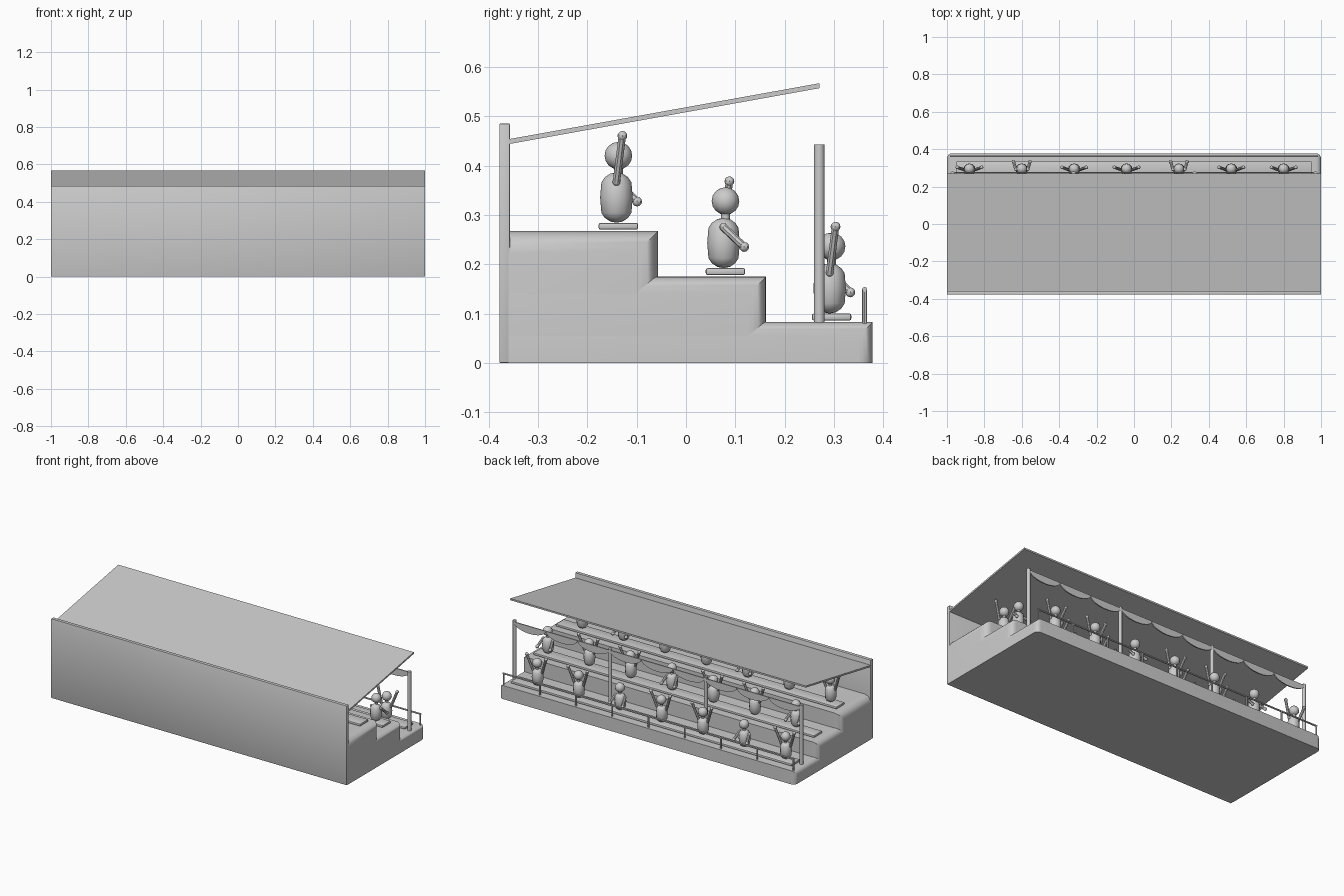
import bpy, bmesh, math
from mathutils import Vector

cube = bpy.data.objects.get("Cube")
if cube:
    bpy.data.objects.remove(cube)

grey = bpy.data.materials.new("plain_grey")
grey.use_nodes = True
COLOUR = (0.6, 0.6, 0.6, 1)
grey.diffuse_color = COLOUR
grey.node_tree.nodes["Principled BSDF"].inputs["Base Color"].default_value = COLOUR


def finish(bm, name, smooth=True):
    """Turn a bmesh into a named object."""
    bmesh.ops.recalc_face_normals(bm, faces=bm.faces)
    mesh = bpy.data.meshes.new(name)
    bm.to_mesh(mesh)
    bm.free()
    mesh.materials.append(grey)
    obj = bpy.data.objects.new(name, mesh)
    bpy.context.collection.objects.link(obj)
    if smooth:
        bpy.ops.object.select_all(action='DESELECT')
        obj.select_set(True)
        bpy.context.view_layer.objects.active = obj
        bpy.ops.object.shade_smooth_by_angle(angle=math.radians(40))
    return obj


def add_box(bm, low, high):
    low, high = Vector(low), Vector(high)
    verts = bmesh.ops.create_cube(bm, size=1)["verts"]
    for v in verts:
        v.co = (low + high) / 2 + v.co * (high - low)
    return verts


def box(name, low, high, bevel=0):
    bm = bmesh.new()
    add_box(bm, low, high)
    if bevel:
        bmesh.ops.bevel(bm, geom=bm.edges[:], offset=bevel, segments=2,
                        profile=0.5, affect='EDGES')
    return finish(bm, name, bevel > 0)


def add_rod(bm, start, end, radius, sides=10):
    start, end = Vector(start), Vector(end)
    axis = end - start
    verts = bmesh.ops.create_cone(bm, cap_ends=True, segments=sides, radius1=radius,
                                  radius2=radius, depth=axis.length)["verts"]
    turn = axis.to_track_quat('Z', 'Y')
    for v in verts:
        v.co = turn @ v.co + (start + end) / 2


def add_ball(bm, centre, radius, stretch=0, u=12, v=8):
    """A ball, or an upright capsule when stretched."""
    for vert in bmesh.ops.create_uvsphere(bm, u_segments=u, v_segments=v, radius=radius)["verts"]:
        side = 0 if abs(vert.co.z) < 1e-5 else math.copysign(stretch, vert.co.z)
        vert.co = vert.co + Vector(centre) + Vector((0, 0, side))


def tier(name, back, front, bottom, top, radius):
    """A terrace step with its top and front edges rounded at both ends."""
    bm = bmesh.new()
    add_box(bm, (-1, back, bottom), (1, front, top))
    rounded = []
    for e in bm.edges:
        a, b = (v.co for v in e.verts)
        at_end = abs(a.x - b.x) < 1e-5
        on_top = a.z + b.z > 2 * top - 1e-4
        on_front = a.y + b.y > 2 * front - 1e-4
        if at_end and (on_top or on_front):
            rounded.append(e)
    bmesh.ops.bevel(bm, geom=rounded, offset=radius, segments=6, profile=0.5, affect='EDGES')
    finish(bm, name)


def spectator(name, x, y, z, arms_up):
    bm = bmesh.new()
    add_ball(bm, (x, y - 0.004, z + 0.051), 0.033, 0.018)
    add_rod(bm, (x, y, z + 0.09), (x, y, z + 0.115), 0.009)
    add_ball(bm, (x, y, z + 0.136), 0.028)
    for side in (-1, 1):
        shoulder = Vector((x + side * 0.032, y - 0.004, z + 0.083))
        reach = (side * 0.033, 0.012, 0.093) if arms_up else (side * 0.012, 0.042, -0.04)
        hand = shoulder + Vector(reach)
        add_rod(bm, shoulder, hand, 0.008, 8)
        add_ball(bm, shoulder, 0.008, 0, 8, 6)
        add_ball(bm, hand, 0.01, 0, 8, 6)
    finish(bm, name)


# Terraces: back edge, front edge, bottom, top
tier("lower_tier", -0.36, 0.378, 0, 0.083, 0.028)
tier("middle_tier", -0.36, 0.162, 0.02, 0.175, 0.035)
tier("upper_tier", -0.36, -0.057, 0.03, 0.267, 0.045)

# Back wall and sloping roof panels
box("back_wall", (-1, -0.378, 0), (1, -0.357, 0.485), 0.002)
bm = bmesh.new()
for i in range(8):
    verts = add_box(bm, (-1 + i * 0.25, -0.378, 0), (-0.75 + i * 0.25, 0.271, 0.01))
    for v in verts:
        v.co.z += 0.44 + (v.co.y + 0.378) * 0.18
finish(bm, "roof", False)

# Seats and spectators
rows = [("lower", 0.295, 0.083, -0.04), ("middle", 0.08, 0.175, 0.04), ("upper", -0.137, 0.267, -0.04)]
for r, (label, y, z, shift) in enumerate(rows):
    box(label + "_bench", (-0.95, y - 0.04, z + 0.003), (0.95, y + 0.04, z + 0.017), 0.004)
    for i in range(7):
        x = (i - 3) * 0.28 + shift
        spectator(f"{label}_spectator_{i + 1}", x, y, z + 0.017, (i + r) % 3 != 1)

# Front posts
bm = bmesh.new()
for i in range(4):
    x = -0.97 + i * 1.94 / 3
    add_rod(bm, (x, 0.27, 0.08), (x, 0.27, 0.443), 0.011, 12)
finish(bm, "front_posts")

# Scalloped bunting between the posts
bm = bmesh.new()
width = 1.94 / 9
for i in range(9):
    centre = -0.97 + (i + 0.5) * width
    verts = []
    for k in range(13):
        a = math.pi * k / 12
        verts.append(bm.verts.new((centre + math.cos(a) * width / 2, 0.272,
                                   0.435 - 0.045 * math.sin(a))))
    face = bm.faces.new(verts)
    out = bmesh.ops.extrude_face_region(bm, geom=[face])["geom"]
    for v in out:
        if isinstance(v, bmesh.types.BMVert):
            v.co.y += 0.007
finish(bm, "bunting", False)

# Guard rail along the lowest step
bm = bmesh.new()
for i in range(9):
    x = -0.98 + i * 0.245
    add_rod(bm, (x, 0.362, 0.08), (x, 0.362, 0.15), 0.005, 8)
add_rod(bm, (-0.985, 0.362, 0.149), (0.985, 0.362, 0.149), 0.005, 8)
finish(bm, "guard_rail")
